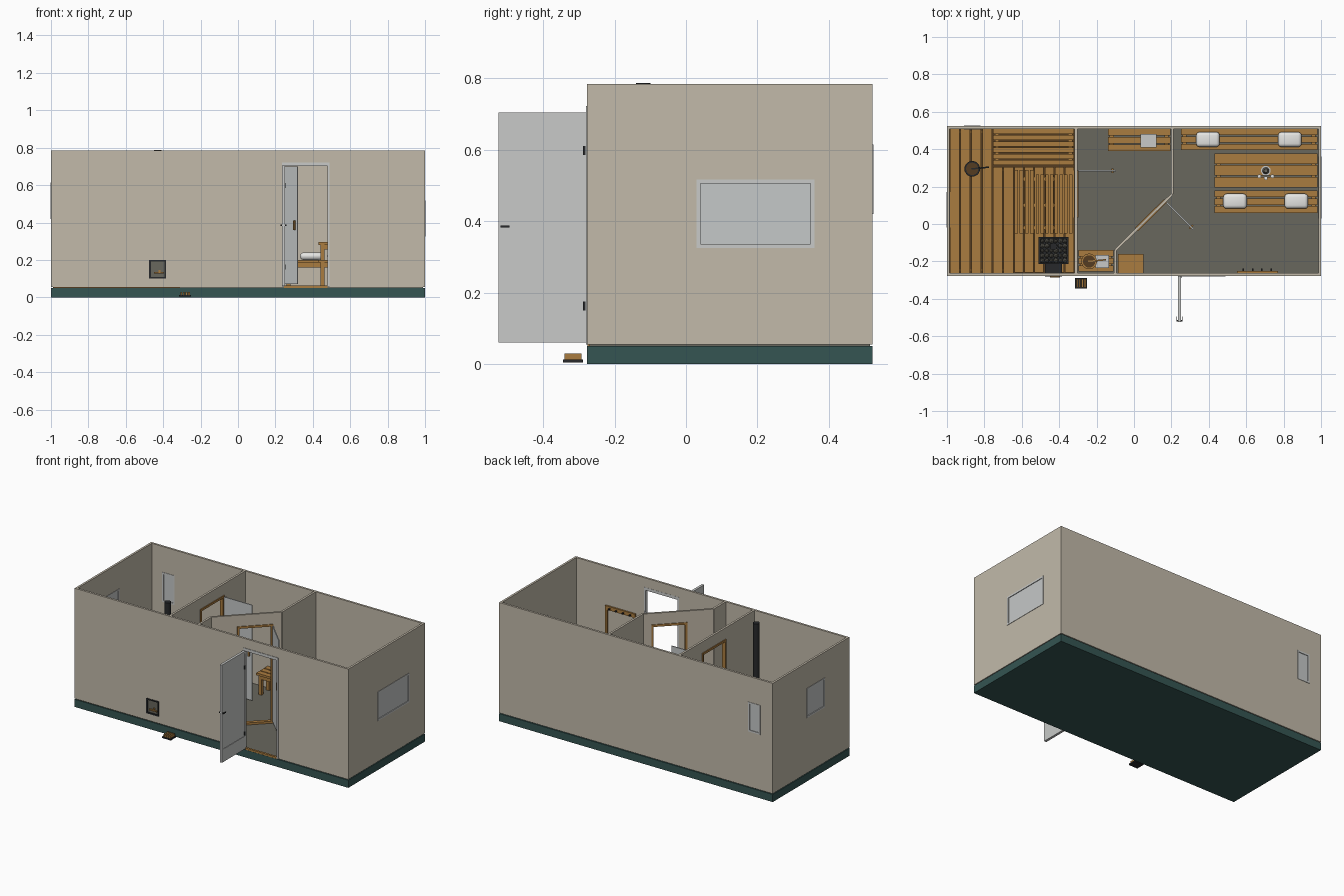
import bpy, bmesh, math, random
from mathutils import Matrix, Vector

if "Cube" in bpy.data.objects:
    bpy.data.objects.remove(bpy.data.objects["Cube"])

random.seed(3)


def material(name, rgb):
    m = bpy.data.materials.new(name)
    m.diffuse_color = (*rgb, 1)
    m.use_nodes = True
    m.node_tree.nodes["Principled BSDF"].inputs["Base Color"].default_value = m.diffuse_color
    return m


WALL = material("wall_tan", (0.54, 0.49, 0.40))
TEAL = material("base_teal", (0.035, 0.09, 0.085))
WOOD = material("wood", (0.40, 0.20, 0.05))
DARKWOOD = material("dark_wood", (0.09, 0.045, 0.015))
FLOOR = material("floor_grey", (0.14, 0.135, 0.11))
METAL = material("black_metal", (0.02, 0.022, 0.024))
PAINT = material("door_grey", (0.58, 0.59, 0.58))
GLASS = material("glass_grey", (0.56, 0.58, 0.58))
WHITE = material("cushion_white", (0.78, 0.78, 0.76))


def finish(name, bm, mat, loc=(0, 0, 0), angle=0):
    me = bpy.data.meshes.new(name)
    bm.to_mesh(me)
    bm.free()
    me.materials.append(mat)
    ob = bpy.data.objects.new(name, me)
    ob.location = loc
    ob.rotation_euler.z = angle
    bpy.context.collection.objects.link(ob)
    return ob


def boxes(name, items, mat, loc=(0, 0, 0), angle=0):
    """One object from several boxes given as x0, x1, y0, y1, z0, z1."""
    bm = bmesh.new()
    for x0, x1, y0, y1, z0, z1 in items:
        m = Matrix.Translation(((x0 + x1) / 2, (y0 + y1) / 2, (z0 + z1) / 2))
        bmesh.ops.create_cube(bm, size=1, matrix=m @ Matrix.Diagonal((x1 - x0, y1 - y0, z1 - z0, 1)))
    return finish(name, bm, mat, loc, angle)


def cylinder(name, x, y, z0, z1, r, mat, top=None, n=20):
    bm = bmesh.new()
    bmesh.ops.create_cone(bm, cap_ends=True, segments=n, radius1=r, radius2=top or r, depth=z1 - z0)
    for f in bm.faces:
        f.smooth = len(f.verts) == 4
    return finish(name, bm, mat, (x, y, (z0 + z1) / 2))


def wall(name, p, q, holes=(), t=0.014, z0=0.055, z1=0.784):
    """Flat wall from p to q with rectangular holes (u0, u1, z0, z1)."""
    p, q = Vector(p), Vector(q)
    d = q - p
    us = sorted({0, d.length, *[v for h in holes for v in h[:2]]})
    zs = sorted({z0, z1, *[v for h in holes for v in h[2:]]})
    bm = bmesh.new()
    grid = [[bm.verts.new((u, 0, z)) for z in zs] for u in us]
    for i in range(len(us) - 1):
        for j in range(len(zs) - 1):
            u, z = (us[i] + us[i + 1]) / 2, (zs[j] + zs[j + 1]) / 2
            if not any(h[0] < u < h[1] and h[2] < z < h[3] for h in holes):
                bm.faces.new((grid[i][j], grid[i + 1][j], grid[i + 1][j + 1], grid[i][j + 1]))
    ob = finish(name, bm, WALL, (p.x, p.y, 0), math.atan2(d.y, d.x))
    mod = ob.modifiers.new("thickness", "SOLIDIFY")
    mod.thickness, mod.offset = t, 0
    return ob


def ring(u0, u1, z0, z1, b, d):
    """Four boxes around a rectangle, border b, depth d."""
    return [(u0, u0 + b, -d, d, z0, z1), (u1 - b, u1, -d, d, z0, z1),
            (u0 + b, u1 - b, -d, d, z0, z0 + b), (u0 + b, u1 - b, -d, d, z1 - b, z1)]


def window(name, loc, angle, w, z0, z1):
    boxes(name + "_frame", ring(0, w, z0, z1, 0.011, 0.0095), PAINT, loc, angle)
    boxes(name + "_glass", [(0.01, w - 0.01, -0.005, 0.005, z0 + 0.01, z1 - 0.01)], GLASS, loc, angle)


def planks(x0, x1, y0, y1, z, n, along, gap=0.007, t=0.015):
    """Row of n boards with top at z, running along 'x' or 'y'."""
    a, b = (y0, y1) if along == "x" else (x0, x1)
    w = (b - a + gap) / n
    spans = [(a + i * w, a + (i + 1) * w - gap) for i in range(n)]
    return [(x0, x1, s, e, z - t, z) if along == "x" else (s, e, y0, y1, z - t, z) for s, e in spans]


def bench(name, x0, x1, y0, y1, z, n, along="x", leg=0.022, base=0.055):
    items = planks(x0, x1, y0, y1, z, n, along)
    for x in (x0 + 0.01, x1 - 0.01 - leg):
        for y in (y0 + 0.008, y1 - 0.008 - leg):
            items.append((x, x + leg, y, y + leg, base, z - 0.015))
        items.append((x, x + leg, y0 + 0.008, y1 - 0.008, z - 0.04, z - 0.015))
    for y in (y0 + 0.01, y1 - 0.022):
        items.append((x0 + 0.01, x1 - 0.01, y, y + 0.012, z - 0.04, z - 0.015))
    return boxes(name, items, WOOD)


# Base and floors
boxes("base", [(-1, 1, -0.277, 0.523, 0, 0.05)], TEAL)
boxes("room_floor", [(-0.31, 0.99, -0.27, 0.515, 0.05, 0.057)], FLOOR)
boxes("sauna_floor", [(-0.99, -0.31, -0.27, 0.515, 0.05, 0.057)], DARKWOOD)

# Outer walls
Y0, Y1, X = -0.27, 0.516, 0.993
wall("front_wall", (-1, Y0), (1, Y0), [(0.525, 0.615, 0.1, 0.2), (1.235, 1.49, 0.055, 0.715)])
wall("back_wall", (-1, Y1), (1, Y1), [(0.09, 0.18, 0.42, 0.615)])
wall("left_wall", (-X, Y0 + 0.007), (-X, Y1 - 0.007), [(0.243, 0.433, 0.42, 0.615)])
wall("right_wall", (X, Y0 + 0.007), (X, Y1 - 0.007), [(0.293, 0.623, 0.325, 0.517)])
window("back_window", (-0.91, Y1, 0), 0, 0.09, 0.42, 0.615)
window("left_window", (-X, -0.02, 0), math.pi / 2, 0.19, 0.42, 0.615)
window("right_window", (X, 0.03, 0), math.pi / 2, 0.33, 0.325, 0.517)

# Inner walls, the slanted one with a doorway
SL = math.hypot(0.305, 0.30)
SA = math.atan2(0.30, 0.305)
wall("sauna_wall", (-0.31, -0.263), (-0.31, 0.509), [(0.298, 0.548, 0.057, 0.71)])
wall("lounge_wall", (0.205, 0.16), (0.205, 0.509))
wall("slanted_wall", (-0.1, -0.14), (0.205, 0.16), [(0.37 * SL, 0.88 * SL, 0.057, 0.71)])
wall("short_wall", (-0.1, -0.263), (-0.1, -0.14))
boxes("sauna_door_frame", ring(0.298, 0.548, 0.057, 0.71, 0.014, 0.012), WOOD, (-0.31, -0.263, 0), math.pi / 2)
boxes("slanted_door_frame", ring(0.37 * SL, 0.88 * SL, 0.057, 0.71, 0.014, 0.012), WOOD, (-0.1, -0.14, 0), SA)

# Open glass doors with wooden grips
for name, loc, ang in (("sauna", (-0.3, 0.285, 0), 0), ("slanted", (0.175, 0.115, 0), -math.pi / 4)):
    boxes(name + "_glass_door", [(0, 0.205, -0.003, 0.003, 0.07, 0.70)], GLASS, loc, ang)
    boxes(name + "_door_grip", [(0.18, 0.19, -0.013, 0.013, 0.36, 0.41)], WOOD, loc, ang)

# Front door and its frame
boxes("front_door_frame", [(0.235, 0.247, -0.28, -0.262, 0.055, 0.715), (0.478, 0.49, -0.28, -0.262, 0.055, 0.715),
                           (0.235, 0.49, -0.28, -0.262, 0.703, 0.722)], PAINT)
boxes("front_door_sill", [(0.247, 0.478, -0.276, -0.262, 0.05, 0.062)], WOOD)
boxes("front_door", [(0.238, 0.248, -0.52, -0.285, 0.065, 0.70), (0.235, 0.251, -0.525, -0.51, 0.06, 0.705),
                     (0.235, 0.251, -0.287, -0.28, 0.06, 0.705), (0.235, 0.251, -0.51, -0.287, 0.06, 0.145),
                     (0.235, 0.251, -0.51, -0.287, 0.69, 0.705)], PAINT)
boxes("front_door_handle", [(0.226, 0.26, -0.52, -0.514, 0.382, 0.388), (0.226, 0.23, -0.52, -0.495, 0.382, 0.388),
                            (0.256, 0.26, -0.52, -0.495, 0.382, 0.388)], METAL)
boxes("front_door_hinges", [(0.247, 0.254, -0.289, -0.282, z, z + 0.025) for z in (0.15, 0.585)], METAL)

# Stove with stones, chimney, feed tunnel and outside hatch
boxes("stove", [(-0.51, -0.35, -0.215, -0.07, 0.075, 0.30)] +
      [(x, x + 0.02, y, y + 0.02, 0.055, 0.075) for x in (-0.5, -0.38) for y in (-0.205, -0.1)], METAL)
boxes("stove_rim", ring(-0.51, -0.35, -0.215, -0.07, 0.01, 0.01), METAL, (0, 0, 0)).data.transform(
    Matrix(((1, 0, 0, 0), (0, 0, 1, 0), (0, 1, 0, 0.31), (0, 0, 0, 1))))
bm = bmesh.new()
for i in range(6):
    for j in range(5):
        m = Matrix.Translation((-0.49 + i * 0.024, -0.195 + j * 0.026, 0.305 + random.random() * 0.012))
        bmesh.ops.create_icosphere(bm, subdivisions=1, radius=random.uniform(0.01, 0.015), matrix=m)
finish("stove_stones", bm, FLOOR)
cylinder("chimney", -0.43, -0.12, 0.30, 0.787, 0.02, METAL)
boxes("feed_tunnel", [(-0.475, -0.385, -0.262, -0.21, 0.1, 0.2)], METAL)
boxes("hatch_frame", ring(-0.475, -0.385, 0.1, 0.2, 0.009, 0.01), METAL, (0, Y0, 0))
boxes("hatch_window", [(-0.467, -0.393, -0.272, -0.262, 0.108, 0.192)], FLOOR)
boxes("hatch_grip", [(-0.45, -0.395, -0.285, -0.278, 0.128, 0.136), (-0.425, -0.415, -0.28, -0.27, 0.128, 0.146)], WOOD)

# Firewood tray outside
boxes("wood_tray", [(-0.315, -0.25, -0.345, -0.288, 0.004, 0.013)], METAL)
boxes("firewood", planks(-0.308, -0.257, -0.34, -0.293, 0.029, 4, "y", 0.005, 0.016), WOOD)

# Sauna benches and duckboards
bench("upper_side_bench", -0.985, -0.76, -0.262, 0.508, 0.34, 4, "y")
bench("upper_back_bench", -0.753, -0.32, 0.315, 0.508, 0.34, 6)
bench("lower_bench", -0.755, -0.645, -0.262, 0.305, 0.2, 2, "y")
boxes("floor_boards", planks(-0.64, -0.32, -0.26, 0.305, 0.066, 6, "y", 0.006, 0.008), WOOD)
boxes("duckboard", planks(-0.64, -0.535, -0.05, 0.29, 0.085, 4, "y") + planks(-0.525, -0.33, -0.05, 0.265, 0.105, 8, "y")
      + [(-0.64, -0.33, y, y + 0.02, 0.062, 0.072) for y in (-0.03, 0.09, 0.23)], WOOD)

# Pails with ladles
for name, x, y, z, mat in (("sauna_pail", -0.865, 0.295, 0.34, METAL), ("wash_pail", -0.24, -0.2, 0.2, WOOD)):
    cylinder(name, x, y, z, z + 0.06, 0.034, mat, 0.042)
    cylinder(name + "_water", x, y, z + 0.058, z + 0.062, 0.033, DARKWOOD)
    boxes(name + "_ladle", [(-0.005, 0.09, -0.004, 0.004, z + 0.063, z + 0.07)], mat, (x, y, 0), 0.1)

# Washroom furniture
bench("wash_bench", -0.14, 0.195, 0.39, 0.508, 0.2, 3)
boxes("bench_basin", [(0.035, 0.12, 0.41, 0.482, 0.2, 0.225)], PAINT)
bench("wash_stand", -0.298, -0.11, -0.255, -0.14, 0.2, 3)
boxes("stand_towel", [(-0.205, -0.135, -0.235, -0.165, 0.2, 0.22)], PAINT)
boxes("shoe_cabinet", [(-0.085, 0.05, -0.262, -0.16, 0.057, 0.17)], WOOD)

# Lounge table and benches
bench("back_bench", 0.25, 0.98, 0.395, 0.508, 0.2, 3)
bench("front_bench", 0.43, 0.98, 0.06, 0.18, 0.2, 3)
bench("table", 0.43, 0.98, 0.195, 0.378, 0.295, 3)

# Cushions with soft edges
for i, (x, y) in enumerate(((0.395, 0.452), (0.833, 0.452), (0.54, 0.122), (0.868, 0.122))):
    c = boxes("cushion_%d" % (i + 1), [(x - 0.063, x + 0.063, y - 0.04, y + 0.04, 0.2, 0.24)], WHITE)
    b = c.modifiers.new("soft", "BEVEL")
    b.width, b.segments = 0.018, 3
    c.data.shade_smooth()

# Tableware
cylinder("tray", 0.705, 0.285, 0.295, 0.300, 0.026, PAINT)
cylinder("teapot", 0.705, 0.285, 0.3, 0.335, 0.018, FLOOR, 0.01)
for i, (dx, dy) in enumerate(((-0.035, -0.03), (0.035, -0.03), (0.0, -0.04))):
    cylinder("cup_%d" % (i + 1), 0.705 + dx, 0.285 + dy, 0.295, 0.312, 0.008, WHITE, 0.01, 12)

# Coat rack on the inside of the front wall
boxes("coat_rack", [(0.55, 0.77, -0.263, -0.252, 0.505, 0.53), (0.55, 0.565, -0.263, -0.252, 0.33, 0.505),
                    (0.755, 0.77, -0.263, -0.252, 0.33, 0.505), (0.55, 0.77, -0.263, -0.252, 0.31, 0.33)], WOOD)
boxes("coat_hooks", [(x, x + 0.008, -0.252, -0.238, 0.512, 0.52) for x in (0.58, 0.63, 0.68, 0.73)], METAL)
